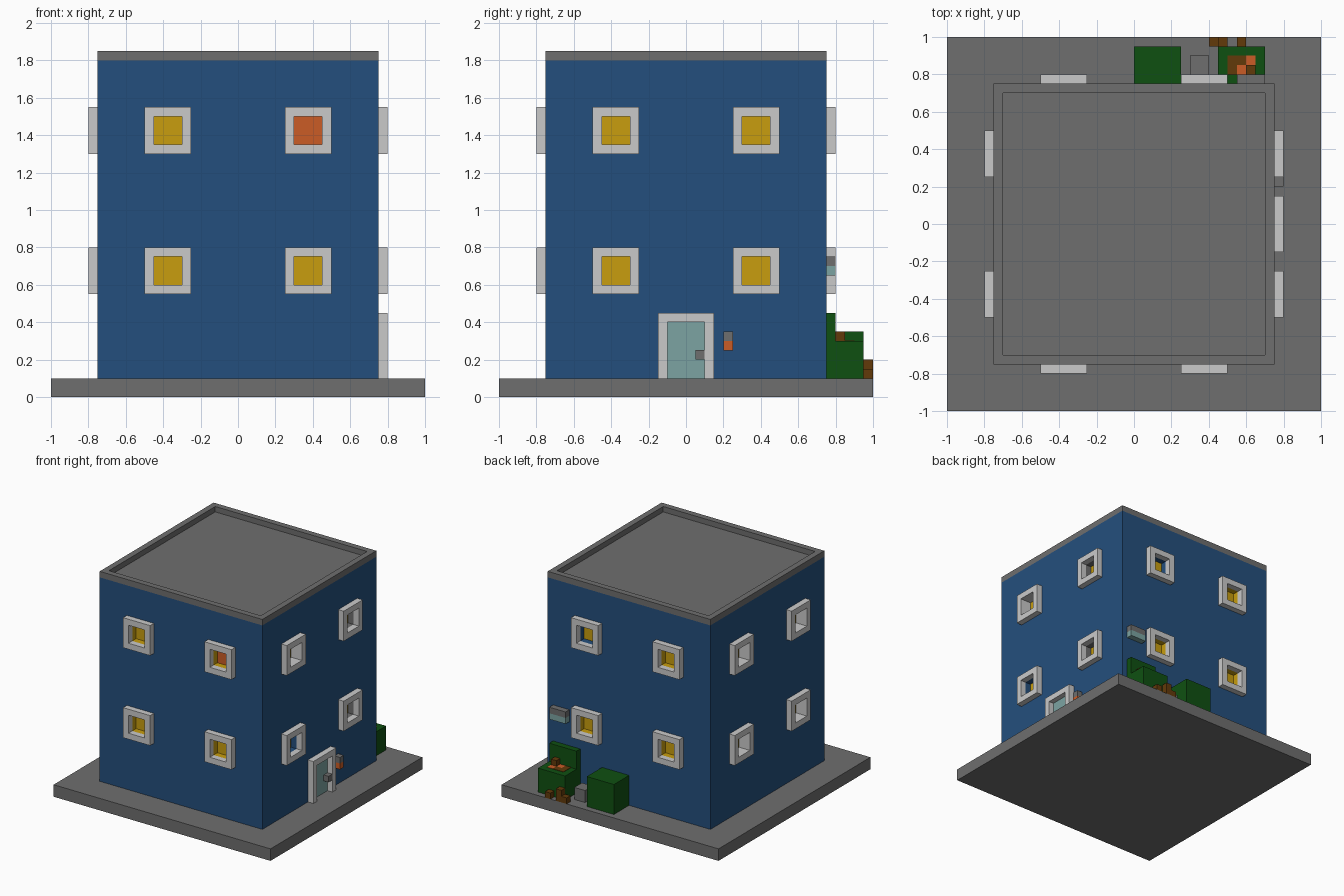
import bpy, bmesh, math
from mathutils import Matrix, Vector

cube = bpy.data.objects.get("Cube")
if cube:
    bpy.data.objects.remove(cube, do_unlink=True)


def material(name, rgb):
    lin = [((c / 255 + 0.055) / 1.055) ** 2.4 if c > 10 else c / 255 / 12.92 for c in rgb]
    m = bpy.data.materials.new(name)
    m.use_nodes = True
    m.diffuse_color = (*lin, 1)
    m.node_tree.nodes["Principled BSDF"].inputs["Base Color"].default_value = (*lin, 1)
    return m


BLUE = material("wall blue", (36, 79, 125))
GREY = material("stone grey", (110, 110, 110))
WHITE = material("frame white", (202, 202, 202))
YELLOW = material("lit yellow", (200, 157, 14))
ORANGE = material("warm orange", (203, 92, 38))
TEAL = material("pale teal", (124, 164, 162))
GREEN = material("leaf green", (15, 80, 17))
BROWN = material("wood brown", (98, 58, 10))


def finish(name, bm, mat):
    bmesh.ops.recalc_face_normals(bm, faces=bm.faces)
    mesh = bpy.data.meshes.new(name)
    bm.to_mesh(mesh)
    bm.free()
    mesh.materials.append(mat)
    obj = bpy.data.objects.new(name, mesh)
    bpy.context.collection.objects.link(obj)
    return obj


def add_box(bm, x, y, z, turn=Matrix()):
    """Add a box spanning the given (low, high) ranges."""
    size = Matrix.Diagonal((x[1] - x[0], y[1] - y[0], z[1] - z[0], 1))
    mid = Matrix.Translation((sum(x) / 2, sum(y) / 2, sum(z) / 2))
    bmesh.ops.create_cube(bm, size=1, matrix=turn @ mid @ size)


def box(name, mat, x, y, z, turn=Matrix()):
    bm = bmesh.new()
    add_box(bm, x, y, z, turn)
    return finish(name, bm, mat)


def ring(name, mat, centre, outer, inner, depth, turn=Matrix()):
    """Square ring lying in local x and z; depth is its y range."""
    bm = bmesh.new()
    loops = []
    for half, y in ((outer, depth[0]), (inner, depth[0]), (inner, depth[1]), (outer, depth[1])):
        loops.append([bm.verts.new(turn @ Vector((centre[0] + sx * half, y, centre[1] + sz * half)))
                      for sx, sz in ((-1, -1), (1, -1), (1, 1), (-1, 1))])
    for i in range(4):
        a, b = loops[i], loops[(i + 1) % 4]
        for j in range(4):
            k = (j + 1) % 4
            bm.faces.new((a[j], a[k], b[k], b[j]))
    return finish(name, bm, mat)


# Ground slab, walls and roof rim
box("ground_slab", GREY, (-1, 1), (-1, 1), (0, 0.1))
walls = box("walls", BLUE, (-0.75, 0.75), (-0.75, 0.75), (0.1, 1.79))
box("roof", GREY, (-0.72, 0.72), (-0.72, 0.72), (1.785, 1.805))
upright = Matrix.Translation((0, 0, 1.825)) @ Matrix.Rotation(math.pi / 2, 4, "X")
ring("roof_rim", GREY, (0, 0), 0.75, 0.7, (-0.025, 0.025), upright)
box("wall_top", BLUE, (-0.75, 0.75), (-0.75, 0.75), (1.79, 1.8))

# Windows: frame, recessed lining and pane, on all four sides
sides = ["front", "right", "back", "left"]
LOW, HIGH = 0.675, 1.425
linings = {("right", -0.375, LOW): BLUE, ("right", -0.375, HIGH): WHITE,
           ("right", 0.375, LOW): GREY, ("right", 0.375, HIGH): GREY,
           ("back", -0.375, HIGH): BLUE}
holes = bmesh.new()
for n, side in enumerate(sides):
    turn = Matrix.Rotation(n * math.pi / 2, 4, "Z")
    for u in (-0.375, 0.375):
        for h in (LOW, HIGH):
            tag = f"{side}_{'upper' if h == HIGH else 'lower'}_{'a' if u < 0 else 'b'}"
            add_box(holes, (u - 0.085, u + 0.085), (-0.8, -0.69), (h - 0.085, h + 0.085), turn)
            ring("window_frame_" + tag, WHITE, (u, h), 0.125, 0.075, (-0.8, -0.75), turn)
            lining = linings.get((side, u, h), WHITE if side == "left" else YELLOW)
            ring("window_lining_" + tag, lining, (u, h), 0.084, 0.075, (-0.75, -0.7), turn)
            pane = ORANGE if (side, u, h) == ("front", 0.375, HIGH) else YELLOW
            box("window_pane_" + tag, pane, (u - 0.084, u + 0.084), (-0.7, -0.691),
                (h - 0.084, h + 0.084), turn)

# Cut the window openings into the walls
cutter = finish("window_cutter", holes, BLUE)
cutter.hide_render = True
cut = walls.modifiers.new("openings", "BOOLEAN")
cut.operation, cut.solver, cut.object = "DIFFERENCE", "EXACT", cutter
bpy.context.view_layer.objects.active = walls
bpy.ops.object.modifier_apply(modifier=cut.name)
bpy.data.objects.remove(cutter, do_unlink=True)

# Door with frame, handle and wall lamp
for name, y in (("front", (-0.15, -0.1)), ("back", (0.1, 0.15))):
    box("door_post_" + name, WHITE, (0.75, 0.8), y, (0.1, 0.4))
box("door_lintel", WHITE, (0.75, 0.8), (-0.15, 0.15), (0.4, 0.45))
box("door_panel", TEAL, (0.746, 0.755), (-0.1, 0.1), (0.1, 0.4))
box("door_handle", GREY, (0.75, 0.8), (0.05, 0.1), (0.2, 0.25))
box("lamp_cap", GREY, (0.75, 0.8), (0.2, 0.25), (0.3, 0.35))
box("lamp_bulb", ORANGE, (0.75, 0.8), (0.2, 0.25), (0.25, 0.3))

# Wall-mounted box at the back
box("wall_box_lower", TEAL, (0.55, 0.7), (0.75, 0.8), (0.65, 0.7))
box("wall_box_upper", GREY, (0.55, 0.7), (0.75, 0.8), (0.7, 0.75))

# Green blocks and clutter behind the building
box("green_crate", GREEN, (0, 0.25), (0.75, 0.95), (0.1, 0.35))
box("green_seat", GREEN, (0.45, 0.7), (0.8, 0.95), (0.1, 0.3))
box("green_seat_back", GREEN, (0.45, 0.7), (0.75, 0.8), (0.1, 0.45))
box("grey_block", GREY, (0.3, 0.4), (0.8, 0.9), (0.1, 0.2))
box("seat_cover_side", BROWN, (0.5, 0.55), (0.8, 0.9), (0.296, 0.303))
box("seat_cover_middle", BROWN, (0.55, 0.6), (0.85, 0.9), (0.296, 0.303))
box("seat_spot_back", ORANGE, (0.55, 0.6), (0.8, 0.85), (0.296, 0.303))
box("seat_spot_front", ORANGE, (0.6, 0.65), (0.85, 0.9), (0.296, 0.303))
box("seat_block", BROWN, (0.6, 0.65), (0.8, 0.85), (0.3, 0.35))
for i, (x, top) in enumerate(((0.4, 0.15), (0.45, 0.2), (0.55, 0.15))):
    box(f"wood_block_{i + 1}", BROWN, (x, x + 0.05), (0.95, 1.0), (0.1, top))
